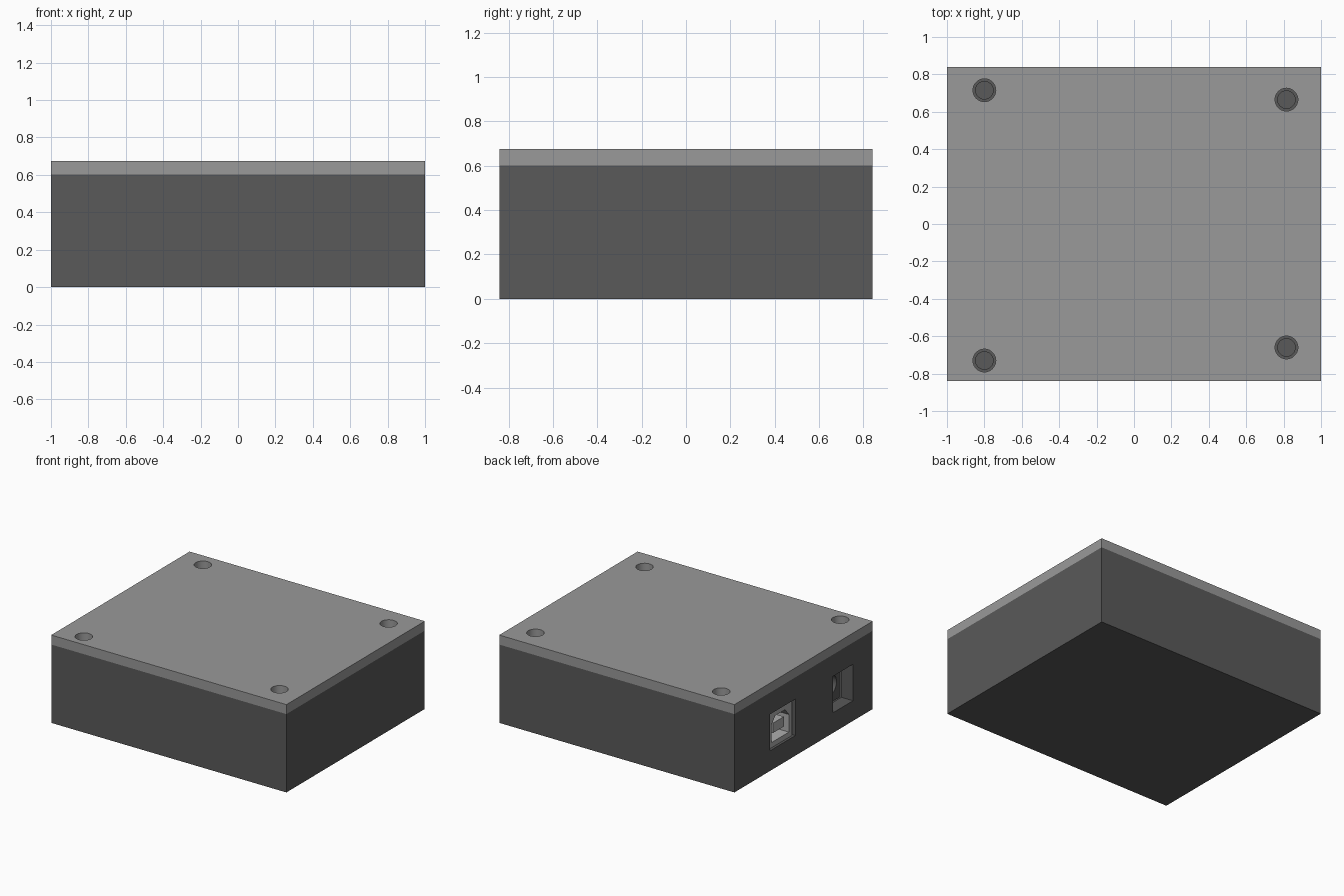
import bpy, bmesh, math

if "Cube" in bpy.data.objects:
    bpy.data.objects.remove(bpy.data.objects["Cube"])


def material(name, v):
    m = bpy.data.materials.new(name)
    m.diffuse_color = (v, v, v, 1)
    m.use_nodes = True
    m.node_tree.nodes["Principled BSDF"].inputs["Base Color"].default_value = m.diffuse_color
    return m


DARK = material("dark_grey", 0.1)
LIGHT = material("light_grey", 0.32)
METAL = material("metal_grey", 0.42)


def finish(bm, name, mat):
    bmesh.ops.recalc_face_normals(bm, faces=bm.faces)
    me = bpy.data.meshes.new(name)
    bm.to_mesh(me)
    bm.free()
    me.materials.append(mat)
    ob = bpy.data.objects.new(name, me)
    bpy.context.collection.objects.link(ob)
    return ob


def box(name, x, y, z, mat=DARK):
    bm = bmesh.new()
    bmesh.ops.create_cube(bm, size=1)
    for v in bm.verts:
        v.co = [lo + (c + 0.5) * (hi - lo) for c, (lo, hi) in zip(v.co, (x, y, z))]
    return finish(bm, name, mat)


def rod(name, start, end, r, mat=DARK, axis='Z', at=(0, 0), n=48):
    """Cylinder along Z at (x, y) or along X at (y, z)."""
    bm = bmesh.new()
    bmesh.ops.create_cone(bm, cap_ends=True, segments=n, radius1=r, radius2=r, depth=end - start)
    mid = (start + end) / 2
    for v in bm.verts:
        a, b, c = v.co
        v.co = (at[0] + a, at[1] + b, mid + c) if axis == 'Z' else (mid + c, at[0] + a, at[1] + b)
    return finish(bm, name, mat)


def prism(name, outline, x0, x1, mat):
    """Extrude a (y, z) outline along X."""
    bm = bmesh.new()
    f = bm.faces.new([bm.verts.new((x0, y, z)) for y, z in outline])
    r = bmesh.ops.extrude_face_region(bm, geom=[f])
    bmesh.ops.translate(bm, vec=(x1 - x0, 0, 0),
                        verts=[v for v in r["geom"] if isinstance(v, bmesh.types.BMVert)])
    return finish(bm, name, mat)


def boolean(ob, tool, op='DIFFERENCE'):
    tool.hide_render = True
    m = ob.modifiers.new("cut", 'BOOLEAN')
    m.operation, m.object, m.solver = op, tool, 'EXACT'
    bpy.context.view_layer.objects.active = ob
    bpy.ops.object.modifier_apply(modifier=m.name)
    bpy.data.objects.remove(tool)


def smooth(ob):
    bpy.ops.object.select_all(action='DESELECT')
    ob.select_set(True)
    bpy.context.view_layer.objects.active = ob
    bpy.ops.object.shade_smooth_by_angle(angle=math.radians(30))


SCREWS = [(-0.8, 0.715), (0.815, 0.665), (0.815, -0.66), (-0.8, -0.73)]

# Lower case: hollow tray with screw posts
case = box("case_base", (-1, 1), (-0.84, 0.84), (0, 0.602))
boolean(case, box("cavity", (-0.9, 0.9), (-0.74, 0.74), (0.075, 0.8)))
for p in SCREWS:
    boolean(case, rod("post", 0.05, 0.602, 0.095, at=p), 'UNION')
for p in SCREWS:
    boolean(case, rod("pilot", 0.1, 0.8, 0.047, at=p))
# Openings for the ports and the cable
boolean(case, box("usb_cut", (-1.1, -0.85), (0.1, 0.41), (0.155, 0.435)))
boolean(case, box("jack_cut", (-1.1, -0.85), (-0.6, -0.357), (0.155, 0.435)))
boolean(case, rod("cable_cut", 0.85, 1.1, 0.12, axis='X', at=(0.405, 0.41)))
smooth(case)

# Lid plate with clearance holes
lid = box("lid", (-1, 1), (-0.84, 0.84), (0.602, 0.675), LIGHT)
for p in SCREWS:
    boolean(lid, rod("clearance", 0.5, 0.8, 0.061, at=p))
smooth(lid)

# Circuit board, clear of the posts, on short standoffs
box("circuit_board", (-0.84, 0.72), (-0.63, 0.61), (0.117, 0.155))
for i, p in enumerate([(-0.5, -0.56), (-0.47, 0.55), (0.66, -0.45), (0.66, 0.2)]):
    rod(f"standoff_{i}", 0.07, 0.118, 0.07, at=p, n=24)

# Square USB socket with chamfered opening and tongue
usb = box("usb_socket", (-0.98, -0.58), (0.11, 0.402), (0.155, 0.422), METAL)
boolean(usb, prism("usb_hole", [(0.15, 0.195), (0.362, 0.195), (0.362, 0.33),
                                (0.315, 0.385), (0.197, 0.385), (0.15, 0.33)], -1.1, -0.76, METAL))
box("usb_tongue", (-0.965, -0.75), (0.19, 0.322), (0.25, 0.325), METAL)

# Round power jack
jack = box("power_jack", (-0.89, -0.56), (-0.592, -0.368), (0.155, 0.425))
boolean(jack, rod("jack_hole", -1, -0.65, 0.077, axis='X', at=(-0.48, 0.29)))
smooth(jack)
rod("jack_pin", -0.86, -0.64, 0.025, METAL, 'X', (-0.48, 0.29), 16)

# Pin headers
for k, (px, py) in enumerate([(-0.41, 0.426), (0.66, -0.08)]):
    box(f"pin_block_{k}", (px - 0.03, px + 0.09), (py - 0.03, py + 0.145), (0.155, 0.215))
    for i in range(2):
        for j in range(3):
            x, y = px + 0.058 * i, py + 0.057 * j
            box(f"pin_{k}_{i}_{j}", (x - 0.009, x + 0.009), (y - 0.009, y + 0.009), (0.12, 0.35), METAL)

# Long socket strips and the main chip
for i, (a, b, y) in enumerate([(-0.4, 0.21, 0.575), (0.24, 0.7, 0.575),
                               (-0.18, 0.27, -0.59), (0.31, 0.66, -0.59)]):
    box(f"socket_strip_{i}", (a, b), (y - 0.028, y + 0.028), (0.155, 0.34))
box("main_chip", (-0.1, 0.72), (-0.42, -0.25), (0.17, 0.25))
